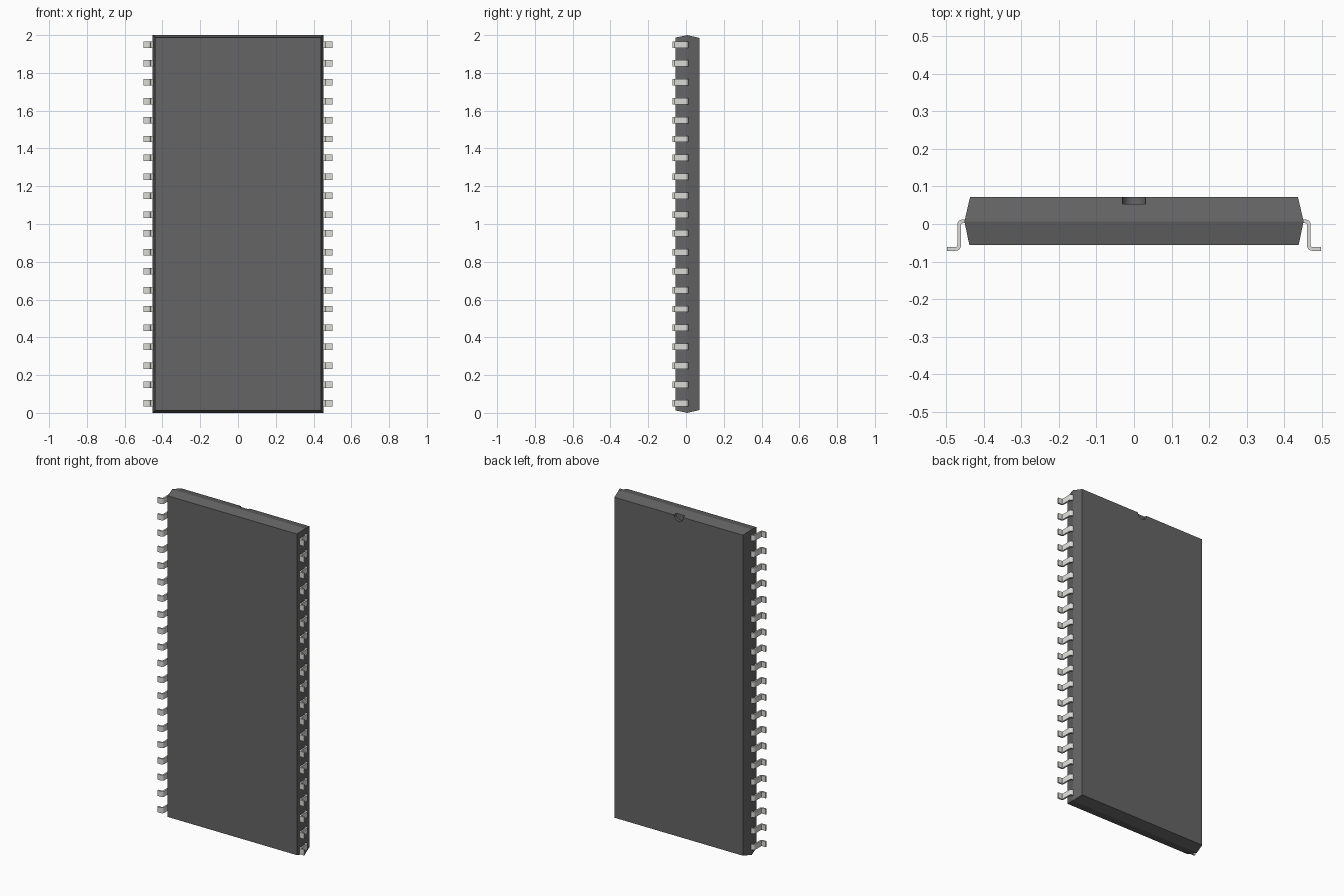
import bpy, bmesh, math
from mathutils import Vector

if "Cube" in bpy.data.objects:
    bpy.data.objects.remove(bpy.data.objects["Cube"])


def material(name, rgb):
    m = bpy.data.materials.new(name)
    m.diffuse_color = (*rgb, 1)
    m.use_nodes = True
    m.node_tree.nodes["Principled BSDF"].inputs["Base Color"].default_value = m.diffuse_color
    return m


def make_object(name, bm, mat=None):
    bmesh.ops.recalc_face_normals(bm, faces=bm.faces)
    me = bpy.data.meshes.new(name)
    bm.to_mesh(me)
    bm.free()
    ob = bpy.data.objects.new(name, me)
    bpy.context.collection.objects.link(ob)
    if mat:
        me.materials.append(mat)
    return ob


def activate(ob):
    bpy.ops.object.select_all(action='DESELECT')
    ob.select_set(True)
    bpy.context.view_layer.objects.active = ob


plastic = material("dark_plastic", (0.13, 0.13, 0.13))
metal = material("pin_metal", (0.72, 0.72, 0.69))

# Package body: front face, widest seam and back face as three rectangles
bm = bmesh.new()
rings = []
for y, hx, hz in ((-0.0555, 0.439, 0.987), (0.007, 0.452, 1.0), (0.0715, 0.437, 0.985)):
    rings.append([bm.verts.new((sx * hx, y, 1 + sz * hz))
                  for sx, sz in ((-1, -1), (1, -1), (1, 1), (-1, 1))])
bm.faces.new(rings[0])
bm.faces.new(rings[-1])
for a, b in zip(rings, rings[1:]):
    for i in range(4):
        j = (i + 1) % 4
        bm.faces.new((a[i], a[j], b[j], b[i]))
body = make_object("package_body", bm, plastic)

# Half-round orientation notch at the top edge of the back face
bpy.ops.mesh.primitive_cylinder_add(vertices=32, radius=0.031, depth=0.08,
                                    location=(0, 0.0935, 1.985),
                                    rotation=(math.pi / 2, 0, 0))
cutter = bpy.context.object
cutter.name = "notch_cutter"
cutter.hide_render = True
cutter.data.materials.append(plastic)
cut = body.modifiers.new("notch", 'BOOLEAN')
cut.operation = 'DIFFERENCE'
cut.solver = 'EXACT'
cut.object = cutter
activate(body)
bpy.ops.object.modifier_apply(modifier=cut.name)
bpy.data.objects.remove(cutter, do_unlink=True)
bpy.ops.object.shade_smooth_by_angle(angle=math.radians(12))

# Gull-wing pin: outline of a bent strip, extruded along z
T, R_IN, STEPS = 0.010, 0.004, 4
R_OUT = R_IN + T


def arc(cx, cy, r, a0, a1):
    return [(cx + r * math.cos(math.radians(a0 + (a1 - a0) * i / STEPS)),
             cy + r * math.sin(math.radians(a0 + (a1 - a0) * i / STEPS)))
            for i in range(STEPS + 1)]


leg = 0.471                                   # outer side of the upright
top, bottom = 0.012, -0.0715
shoulder = (leg - R_OUT, top - R_OUT)
ankle = (leg + R_IN, bottom + R_OUT)
upper = ([(0.435, top)] + arc(*shoulder, R_OUT, 90, 0)
         + arc(*ankle, R_IN, 180, 270) + [(0.499, bottom + T)])
lower = ([(0.435, top - T)] + arc(*shoulder, R_IN, 90, 0)
         + arc(*ankle, R_OUT, 180, 270) + [(0.499, bottom)])
bm = bmesh.new()
z0, width = 0.033, 0.034
up = [bm.verts.new((x, y, z0)) for x, y in upper]
lo = [bm.verts.new((x, y, z0)) for x, y in lower]
faces = [bm.faces.new((up[i], up[i + 1], lo[i + 1], lo[i])) for i in range(len(up) - 1)]
ext = bmesh.ops.extrude_face_region(bm, geom=faces, use_keep_orig=True)
bmesh.ops.translate(bm, vec=Vector((0, 0, width)),
                    verts=[g for g in ext["geom"] if isinstance(g, bmesh.types.BMVert)])
pins = make_object("pins", bm, metal)
activate(pins)
bpy.ops.object.shade_smooth_by_angle(angle=math.radians(35))

# Twenty pins per side, mirrored to the other side
row = pins.modifiers.new("row", 'ARRAY')
row.count = 20
row.use_relative_offset = False
row.use_constant_offset = True
row.constant_offset_displace = (0, 0, 0.1)
mirror = pins.modifiers.new("both_sides", 'MIRROR')
mirror.use_axis = (True, False, False)
for m in (row, mirror):
    bpy.ops.object.modifier_apply(modifier=m.name)
